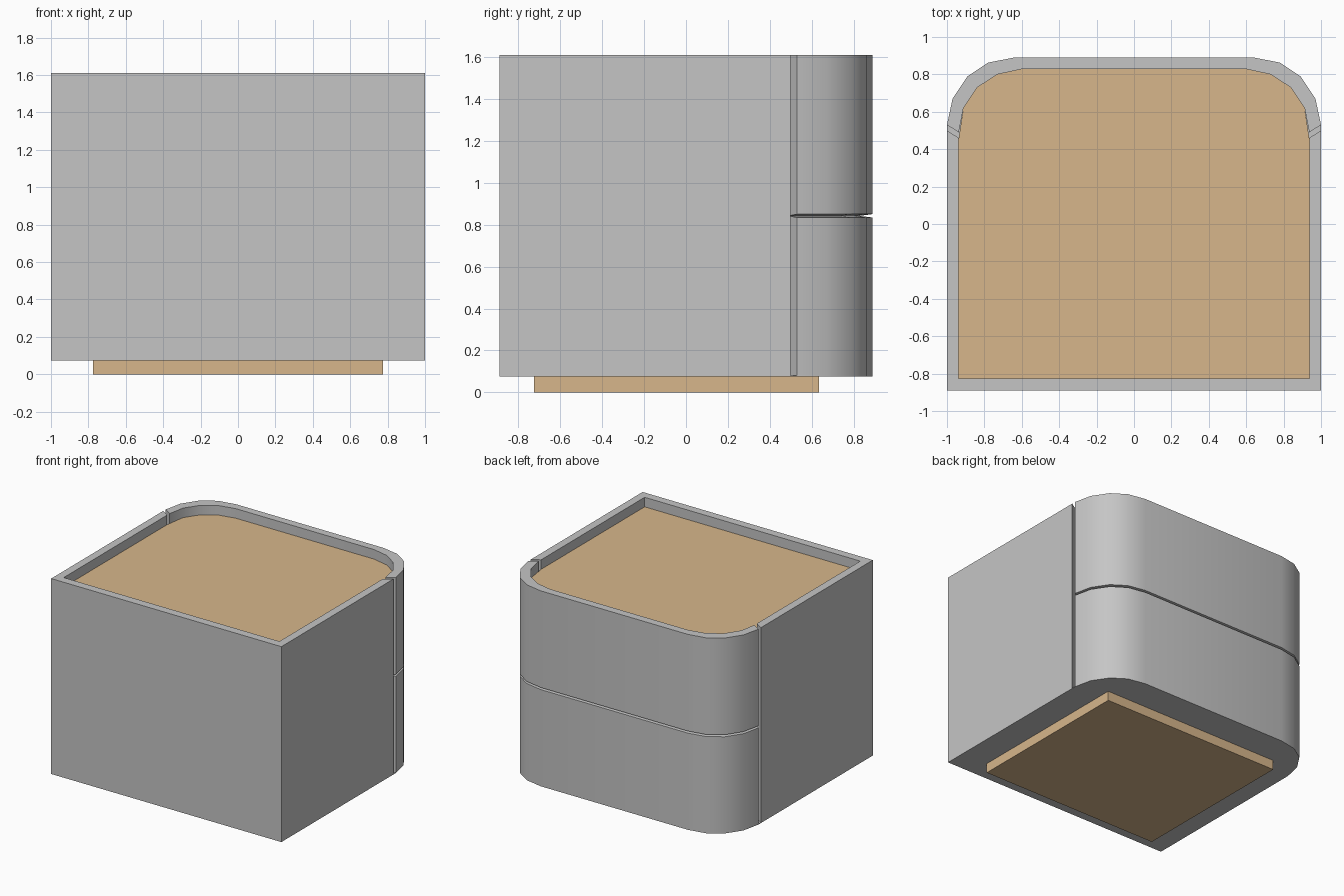
import bpy
import bmesh

if "Cube" in bpy.data.objects:
    bpy.data.objects.remove(bpy.data.objects["Cube"])


def material(name, rgb):
    m = bpy.data.materials.new(name)
    m.diffuse_color = (*rgb, 1.0)
    m.use_nodes = True
    m.node_tree.nodes["Principled BSDF"].inputs["Base Color"].default_value = m.diffuse_color
    return m


GRAY = material("light gray", (0.56, 0.56, 0.56))
TAN = material("light wood", (0.68, 0.47, 0.26))


def finish(name, bm, mats):
    bmesh.ops.recalc_face_normals(bm, faces=bm.faces)
    mesh = bpy.data.meshes.new(name)
    bm.to_mesh(mesh)
    bm.free()
    for m in mats:
        mesh.materials.append(m)
    ob = bpy.data.objects.new(name, mesh)
    bpy.context.collection.objects.link(ob)
    bpy.ops.object.select_all(action='DESELECT')
    ob.select_set(True)
    bpy.context.view_layer.objects.active = ob
    bpy.ops.object.shade_smooth_by_angle(angle=0.52)
    return ob


def prism(name, outline, z0, z1, side, top=None):
    """Upright solid over an outline, with its own top colour if given."""
    bm = bmesh.new()
    lo = [bm.verts.new((x, y, z0)) for x, y in outline]
    hi = [bm.verts.new((x, y, z1)) for x, y in outline]
    n = len(outline)
    bm.faces.new(lo)
    bm.faces.new(hi).material_index = 1 if top else 0
    for i in range(n):
        j = (i + 1) % n
        bm.faces.new((lo[i], lo[j], hi[j], hi[i]))
    return finish(name, bm, [side, top] if top else [side])


def wall(name, outer, inner, out_z, in_z):
    """Thick open wall between two paths; edge heights may differ in and out."""
    bm = bmesh.new()
    rings = []
    for (ox, oy), (ix, iy) in zip(outer, inner):
        rings.append([bm.verts.new(p) for p in (
            (ox, oy, out_z[0]), (ox, oy, out_z[1]),
            (ix, iy, in_z[1]), (ix, iy, in_z[0]))])
    for a, b in zip(rings, rings[1:]):
        for k in range(4):
            m = (k + 1) % 4
            bm.faces.new((a[k], a[m], b[m], b[k]))
    bm.faces.new(rings[0])
    bm.faces.new(rings[-1])
    return finish(name, bm, [GRAY])


def mirrored(half):
    return half + [(-x, y) for x, y in reversed(half)]


# Right halves of the paths, running from the side towards the back
back_out = mirrored([(1, 0.53), (0.97, 0.67), (0.89, 0.79), (0.78, 0.863), (0.64, 0.89)])
back_in = mirrored([(0.937, 0.49), (0.912, 0.62), (0.838, 0.73), (0.73, 0.80), (0.60, 0.828)])
front_out = mirrored([(1, 0.50), (1, -0.89)])
front_in = mirrored([(0.937, 0.46), (0.937, -0.825)])

BASE, PLATE, SEAM, FLOOR, TOP = 0.075, 0.08, 0.8425, 1.535, 1.61

# Plinth and bottom plate
prism("plinth", [(-0.775, -0.725), (0.775, -0.725), (0.775, 0.635), (-0.775, 0.635)],
      0, BASE, TAN)
prism("bottom_plate", [(1, -0.89)] + back_out + [(-1, -0.89)], BASE, PLATE, GRAY)

# Inner box with the recessed wooden top
core = [(0.937, -0.825), (0.937, 0.46)] + back_in[1:-1] + [(-0.937, 0.46), (-0.937, -0.825)]
prism("inner_box", core, PLATE, FLOOR, GRAY, TAN)

# Case around three sides
wall("case_wall", front_out, front_in, (PLATE, TOP), (PLATE, TOP))

# Two rounded drawer fronts meeting in a tapered seam
wall("lower_drawer_front", back_out, back_in, (PLATE, SEAM - 0.008), (PLATE, SEAM))
wall("upper_drawer_front", back_out, back_in, (SEAM + 0.008, TOP), (SEAM, TOP))
